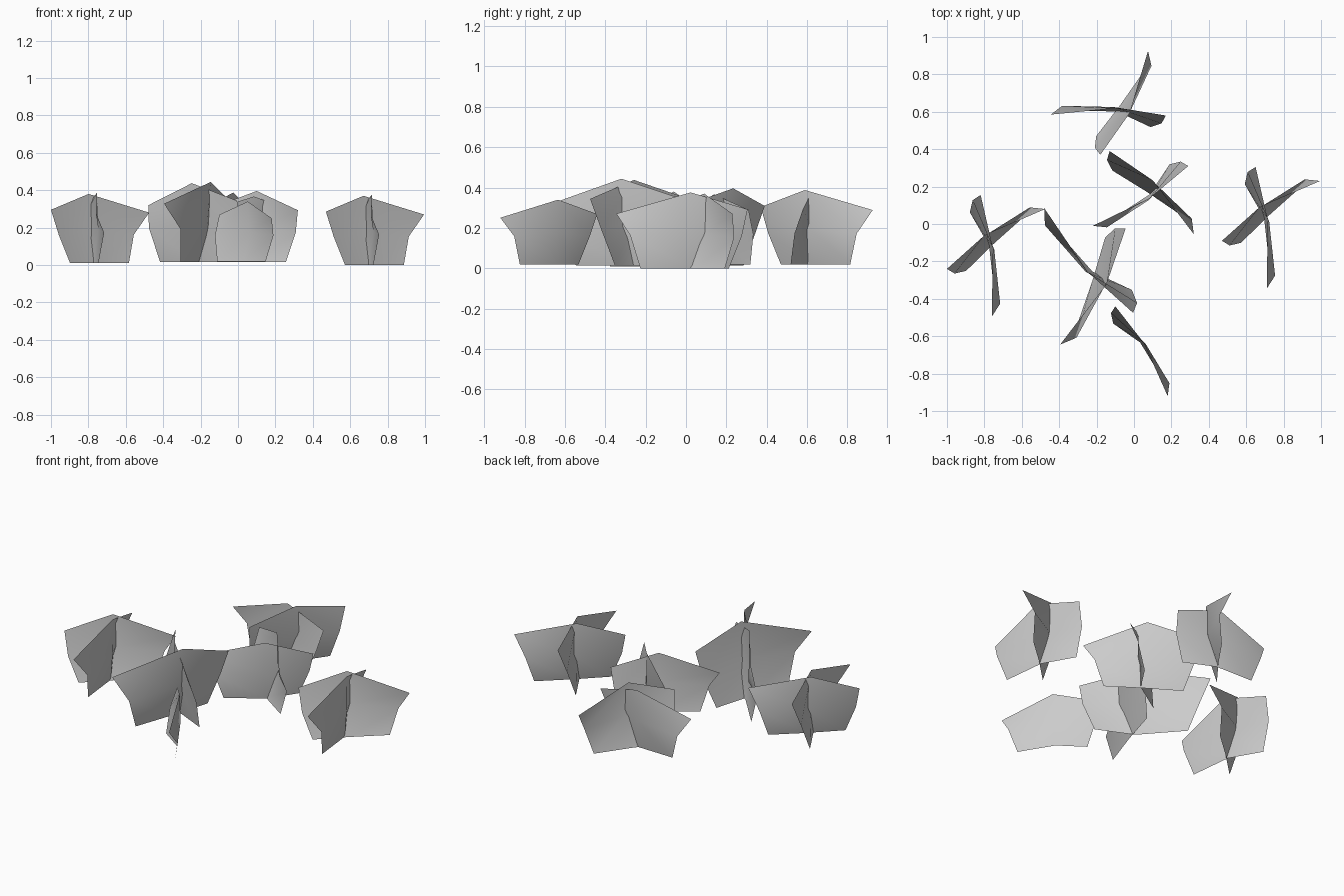
import bpy
from mathutils import Vector, Matrix

cube = bpy.data.objects.get("Cube")
if cube:
    bpy.data.objects.remove(cube, do_unlink=True)

grey = bpy.data.materials.new("plain_grey")
grey.use_nodes = True
colour = (0.6, 0.6, 0.6, 1)
grey.diffuse_color = colour
grey.node_tree.nodes["Principled BSDF"].inputs["Base Color"].default_value = colour

# Bent leaf cards: columns left, centre, right; each from base to tip
LONG = [
    [(-0.10, -0.197, 0), (-0.16, -0.21, 0.15), (-0.20, -0.185, 0.28)],
    [(0.05, -0.055, 0), (0.025, 0.0, 0.17), (0.0, -0.012, 0.363)],
    [(0.213, 0.085, 0), (0.24, 0.13, 0.15), (0.32, 0.12, 0.265)],
]
CROSS = [
    [(-0.10, -0.197, 0), (-0.16, -0.21, 0.15), (-0.20, -0.185, 0.27)],
    [(0.01, -0.04, 0), (0.015, -0.01, 0.17), (0.01, -0.02, 0.347)],
    [(0.215, 0.085, 0), (0.245, 0.13, 0.15), (0.32, 0.12, 0.25)],
]
FACES = [(i, i + 3, i + 4, i + 1) for i in (0, 1, 3, 4)]


def leaf_card(name, columns, left_tip, right_tip, base, mirrored=False):
    """Turn and scale the card so its two side tips land on the given points."""
    flip = -1 if mirrored else 1
    pts = [Vector((x, y * flip, z)) for col in columns for x, y, z in col]
    span = (pts[8] - pts[2]).to_2d()
    start, end = Vector(left_tip), Vector(right_tip)
    goal = end - start
    scale = goal.length / span.length
    turn = Matrix.Rotation(-span.angle_signed(goal), 3, 'Z')
    pts = [turn @ p * scale for p in pts]
    shift = (start + end) / 2 - (pts[2] + pts[8]).to_2d() / 2
    pts = [p + Vector((shift.x, shift.y, base)) for p in pts]
    mesh = bpy.data.meshes.new(name)
    mesh.from_pydata(pts, [], [f[::flip] for f in FACES])
    mesh.materials.append(grey)
    mesh.shade_smooth()
    obj = bpy.data.objects.new(name, mesh)
    bpy.context.collection.objects.link(obj)


# Matching clumps on the right and left sides
for side, dx, dy, base in (("right", 0, 0, 0.01), ("left", 1.47, 0.15, 0)):
    leaf_card(side + "_clump_long_leaf", LONG, (-1.0 + dx, -0.24 + dy), (-0.475 + dx, 0.08 + dy), base)
    leaf_card(side + "_clump_cross_leaf", CROSS, (-0.82 + dx, 0.155 + dy), (-0.76 + dx, -0.495 + dy), base)

# Back clump, mirrored
leaf_card("back_clump_long_leaf", LONG, (-0.18, 0.37), (0.075, 0.925), 0.02, True)
leaf_card("back_clump_cross_leaf", CROSS, (0.17, 0.58), (-0.445, 0.585), 0.02, True)

# Middle clump
leaf_card("middle_clump_long_leaf", LONG, (-0.13, 0.39), (0.32, -0.055), 0.015)
leaf_card("middle_clump_cross_leaf", CROSS, (0.29, 0.31), (-0.22, -0.01), 0.02)

# Large front clump
leaf_card("front_clump_long_leaf", LONG, (-0.045, -0.025), (-0.395, -0.645), 0.015)
leaf_card("front_clump_cross_leaf", CROSS, (-0.005, -0.475), (-0.48, 0.085), 0.015)

# Single leaf at the very front
leaf_card("front_single_leaf", CROSS, (-0.1, -0.44), (0.18, -0.92), 0.02)
